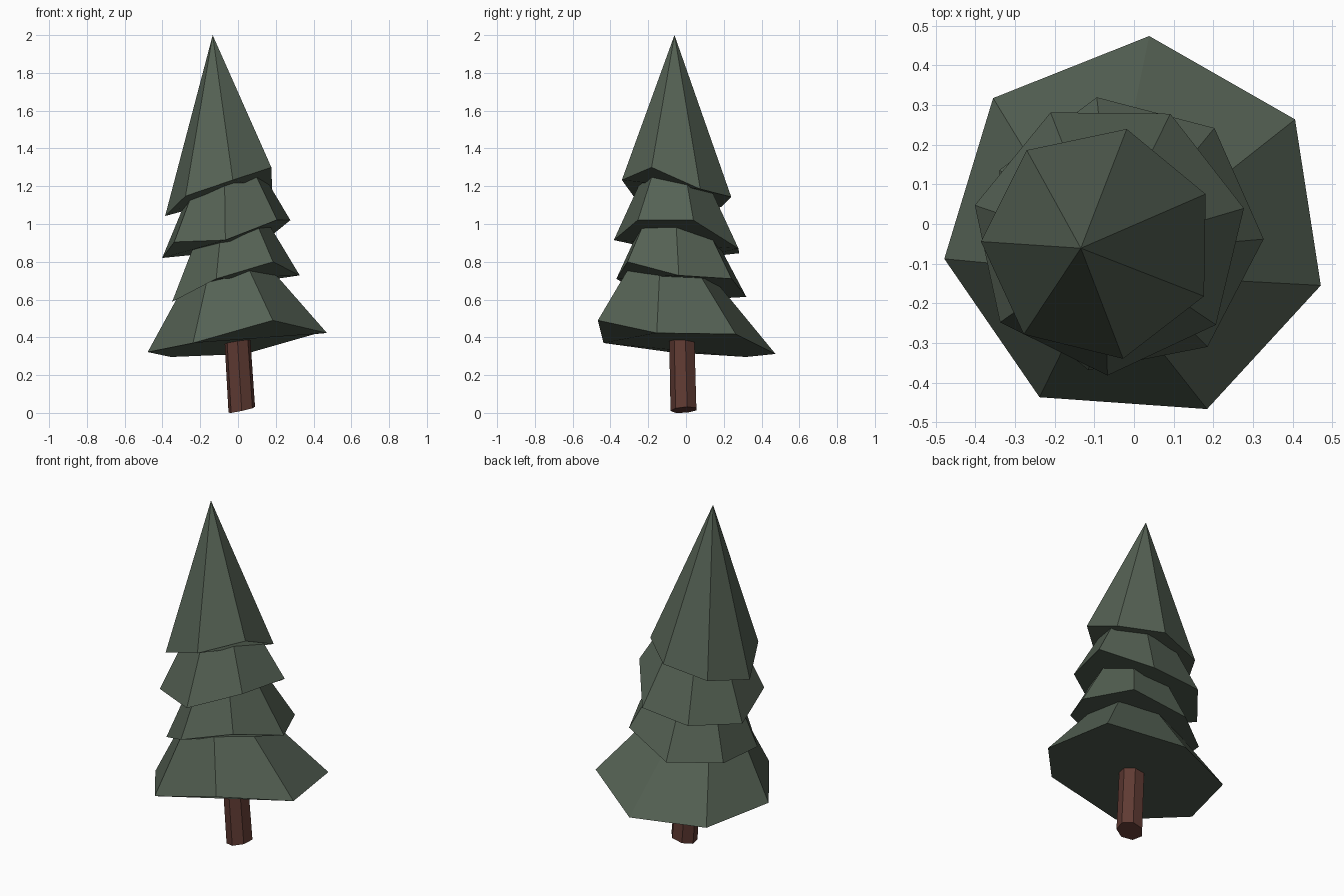
import bpy, bmesh, math

if "Cube" in bpy.data.objects:
    bpy.data.objects.remove(bpy.data.objects["Cube"])

SIDES = 7


def material(name, rgb):
    m = bpy.data.materials.new(name)
    m.diffuse_color = (*rgb, 1.0)
    m.use_nodes = True
    m.node_tree.nodes["Principled BSDF"].inputs["Base Color"].default_value = m.diffuse_color
    return m


def ring(cx, cy, r, phase, heights):
    """Seven-sided ring, counter-clockwise from the phase angle (degrees)."""
    pts = []
    for i, z in enumerate(heights):
        a = math.radians(phase) + i * 2 * math.pi / SIDES
        pts.append((cx + r * math.cos(a), cy + r * math.sin(a), z))
    return pts


def loft(name, mat, lower, upper):
    """Closed solid from a lower ring to an upper ring or a single apex."""
    bm = bmesh.new()
    lo = [bm.verts.new(p) for p in lower]
    up = [bm.verts.new(p) for p in upper]
    bm.faces.new(lo[::-1])
    for i in range(SIDES):
        j = (i + 1) % SIDES
        if len(up) == 1:
            bm.faces.new((lo[i], lo[j], up[0]))
        else:
            bm.faces.new((lo[i], lo[j], up[j], up[i]))
    if len(up) > 1:
        bm.faces.new(up)
    bmesh.ops.recalc_face_normals(bm, faces=bm.faces)
    me = bpy.data.meshes.new(name)
    bm.to_mesh(me)
    bm.free()
    me.materials.append(mat)
    ob = bpy.data.objects.new(name, me)
    bpy.context.collection.objects.link(ob)


green = material("dark pine green", (0.09, 0.12, 0.088))
brown = material("reddish brown bark", (0.115, 0.043, 0.033))

# Skirts of branches: centre, radius, phase, wavy rim heights, top (x, y, mean z, radius)
skirts = [
    ("bottom_branches", (0.004, -0.013), 0.488, -16.9,
     [0.423, 0.417, 0.312, 0.296, 0.322, 0.37, 0.49], (-0.05, -0.08, 0.78, 0.195)),
    ("lower_middle_branches", (-0.026, -0.027), 0.353, -1.8,
     [0.728, 0.71, 0.614, 0.604, 0.588, 0.71, 0.80], (-0.04, -0.05, 1.03, 0.17)),
    ("upper_middle_branches", (-0.063, -0.034), 0.348, 12.2,
     [1.02, 0.87, 0.845, 0.82, 0.905, 0.915, 1.022], (-0.07, -0.05, 1.28, 0.165)),
]
for name, c, r, phase, rim, (tx, ty, tz, tr) in skirts:
    mean = sum(rim) / SIDES
    top = [tz + 0.5 * (z - mean) for z in rim]
    loft(name, green, ring(*c, r, phase, rim), ring(tx, ty, tr, phase, top))

# Pointed crown with a leaning tip
crown_rim = [1.185, 1.143, 1.09, 1.042, 1.148, 1.233, 1.30]
loft("crown", green, ring(-0.089, -0.049, 0.297, 24.8, crown_rim),
     [(-0.134, -0.061, 2.0)])

# Slightly leaning trunk, its foot cut at a slant
foot = ring(0.02, -0.01, 0.072, -90, [0.0] * SIDES)
foot = [(x, y, 0.02 + 0.22 * (x - 0.02) + 0.07 * (y + 0.01)) for x, y, z in foot]
low = min(p[2] for p in foot)
foot = [(x, y, z - low) for x, y, z in foot]
loft("trunk", brown, foot, ring(-0.007, -0.02, 0.07, -90, [0.45] * SIDES))
